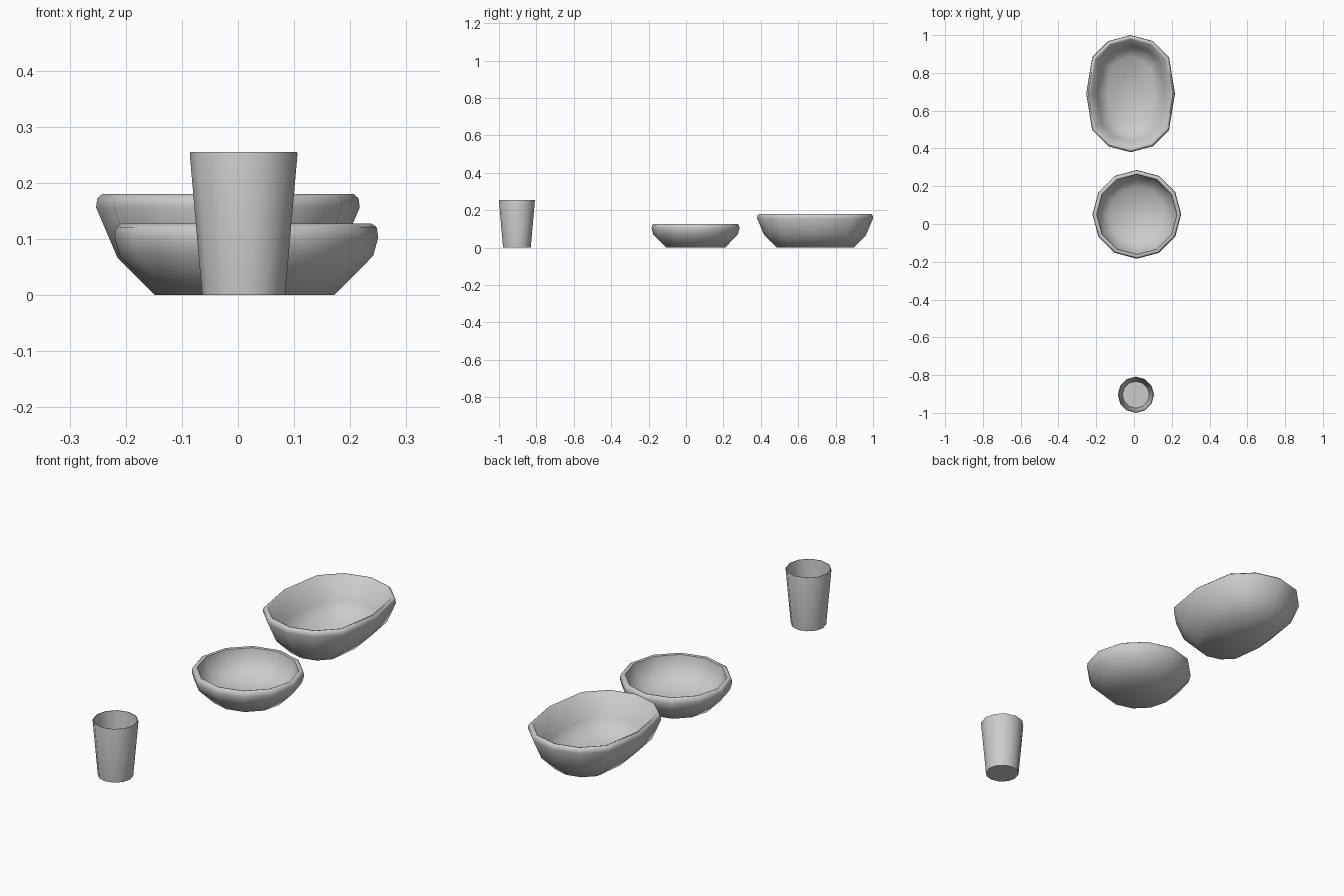
import bpy, bmesh, math

if "Cube" in bpy.data.objects:
    bpy.data.objects.remove(bpy.data.objects["Cube"])

SIDES = 12


def vessel(name, centre, profile, stretch=0.0, angle=60):
    """Revolve a (radius, height) profile; stretch pulls the two halves apart along y."""
    bm = bmesh.new()
    rings = []
    for r, z in profile:
        ring = []
        for i in range(SIDES):
            a = 2 * math.pi * i / SIDES
            s = round(math.sin(a), 6)
            shift = math.copysign(stretch, s) if s else 0
            ring.append(bm.verts.new((r * math.cos(a), r * s + shift, z)))
        rings.append(ring)
    for lo, hi in zip(rings, rings[1:]):
        for i in range(SIDES):
            j = (i + 1) % SIDES
            bm.faces.new((lo[i], lo[j], hi[j], hi[i]))
    bm.faces.new(rings[0][::-1])
    bm.faces.new(rings[-1])
    bmesh.ops.recalc_face_normals(bm, faces=bm.faces)
    mesh = bpy.data.meshes.new(name)
    bm.to_mesh(mesh)
    bm.free()
    ob = bpy.data.objects.new(name, mesh)
    ob.location = (*centre, 0)
    bpy.context.collection.objects.link(ob)
    bpy.ops.object.select_all(action='DESELECT')
    ob.select_set(True)
    bpy.context.view_layer.objects.active = ob
    bpy.ops.object.shade_smooth_by_angle(angle=math.radians(angle))
    return ob


# Tapered drinking cup: outside wall, rim, inside wall
vessel("cup", (0.01, -0.904), [
    (0.074, 0), (0.096, 0.251), (0.095, 0.255), (0.092, 0.255), (0.071, 0.008)])

# Shallow round bowl
vessel("round_bowl", (0.015, 0.051), [
    (0.157, 0), (0.226, 0.070), (0.235, 0.103), (0.232, 0.121), (0.223, 0.127),
    (0.213, 0.124), (0.205, 0.078), (0.147, 0.018)])

# Deeper oval bowl, stretched front to back
vessel("oval_bowl", (-0.018, 0.69), [
    (0.130, 0), (0.197, 0.067), (0.235, 0.156), (0.233, 0.172), (0.224, 0.180),
    (0.214, 0.177), (0.178, 0.075), (0.122, 0.019)], stretch=0.075)
